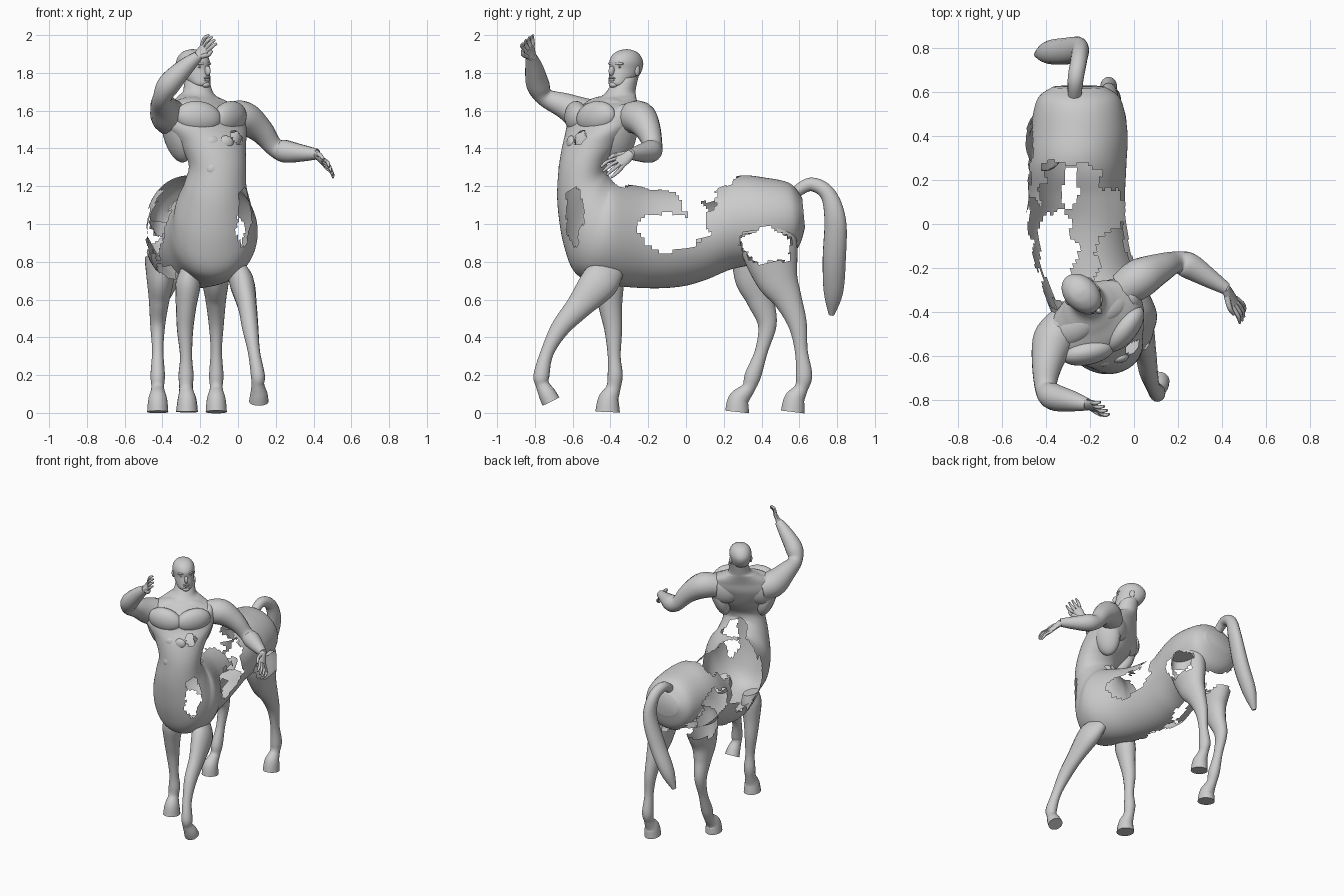
import bpy, bmesh, math
from mathutils import Vector, Matrix, Euler

cube = bpy.data.objects.get("Cube")
if cube:
    bpy.data.objects.remove(cube, do_unlink=True)

grey = bpy.data.materials.new("plain grey")
grey.use_nodes = True
grey.diffuse_color = (0.6, 0.6, 0.6, 1)
grey.node_tree.nodes["Principled BSDF"].inputs["Base Color"].default_value = grey.diffuse_color
parts = []


def finish(name, bm):
    """Turn a bmesh into a named object with the shared material."""
    bmesh.ops.recalc_face_normals(bm, faces=bm.faces)
    mesh = bpy.data.meshes.new(name)
    bm.to_mesh(mesh)
    bm.free()
    mesh.materials.append(grey)
    obj = bpy.data.objects.new(name, mesh)
    bpy.context.scene.collection.objects.link(obj)
    parts.append(obj)
    return obj


def spline(rows, steps):
    """Catmull-Rom interpolation of rows of numbers."""
    out = []
    last = len(rows) - 1
    for i in range(last):
        quad = list(zip(rows[max(i - 1, 0)], rows[i], rows[i + 1], rows[min(i + 2, last)]))
        for k in range(steps):
            t = k / steps
            out.append([b + t * ((c - a) + t * ((2 * a - 5 * b + 4 * c - d)
                        + t * (3 * b - a - 3 * c + d))) / 2 for a, b, c, d in quad])
    out.append(list(rows[-1]))
    return out


def skin(name, frames, sides, matrix=None):
    """Skin elliptical rings given as centre, half width and half depth."""
    bm = bmesh.new()
    rings = []
    for c, u, v in frames:
        angles = [math.tau * k / sides for k in range(sides)]
        rings.append([bm.verts.new(c + u * math.cos(a) + v * math.sin(a)) for a in angles])
    for lower, upper in zip(rings, rings[1:]):
        for k in range(sides):
            n = (k + 1) % sides
            bm.faces.new((lower[k], lower[n], upper[n], upper[k]))
    bm.faces.new(rings[0])
    bm.faces.new(rings[-1])
    if matrix:
        bm.transform(matrix)
    return finish(name, bm)


def tube(name, rows, ref=(1, 0, 0), sides=16, steps=5):
    """Limb along a path; each row is x, y, z, half width, half depth."""
    rows = spline([r if len(r) == 5 else (*r, r[3]) for r in rows], steps)
    points = [Vector(r[:3]) for r in rows]
    side = Vector(ref)
    frames = []
    for i, row in enumerate(rows):
        t = (points[min(i + 1, len(rows) - 1)] - points[max(i - 1, 0)]).normalized()
        side = (side - t * side.dot(t)).normalized()
        frames.append((points[i], side * row[3], t.cross(side) * row[4]))
    return skin(name, frames, sides)


def profile_loft(name, rows, sides=80, steps=10, matrix=None):
    """Rows: x, back y, back z, front y, front z, half width, twist in degrees."""
    frames = []
    for x, by, bz, fy, fz, w, twist in spline(rows, steps):
        turn = Matrix.Rotation(math.radians(twist), 3, "Z")
        centre = Vector((x, (by + fy) / 2, (bz + fz) / 2))
        half = Vector((0, (by - fy) / 2, (bz - fz) / 2))
        frames.append((centre, turn @ Vector((w, 0, 0)), turn @ half))
    return skin(name, frames, sides, matrix)


def blob(name, matrix, loc, size, lean=0, yaw=0):
    bm = bmesh.new()
    bmesh.ops.create_uvsphere(bm, u_segments=24, v_segments=14, radius=1)
    turn = Euler((0, math.radians(lean), math.radians(yaw))).to_matrix().to_4x4()
    bm.transform(matrix @ Matrix.Translation(loc) @ turn @ Matrix.Diagonal((*size, 1)))
    return finish(name, bm)


def pair(name, matrix, loc, size, lean=0, yaw=0):
    for word, s in (("left", 1), ("right", -1)):
        blob(f"{word}_{name}", matrix, (s * loc[0], loc[1], loc[2]), size, s * lean, s * yaw)


def rip(obj, holes):
    """Tear ragged openings by removing faces inside wobbly ellipsoids."""
    bm = bmesh.new()
    bm.from_mesh(obj.data)
    gone = []
    for f in bm.faces:
        p = f.calc_center_median()
        wobble = 1 + 0.2 * math.sin(41 * p.y + 29 * p.z) + 0.15 * math.sin(67 * p.z - 53 * p.x)
        if any(sum(((p[i] - c[i]) / r[i]) ** 2 for i in range(3)) < wobble for c, r in holes):
            gone.append(f)
    bmesh.ops.delete(bm, geom=gone, context="FACES")
    bm.to_mesh(obj.data)
    bm.free()


# Continuous body: rump, barrel, chest, waist, torso and neck
body = profile_loft("body", [
    (-.25, .615, 1.14, .63, .98, .12, 0),
    (-.25, .55, 1.215, .58, .86, .19, 0),
    (-.25, .42, 1.245, .42, .80, .22, 0),
    (-.26, .28, 1.255, .24, .76, .225, 0),
    (-.26, .12, 1.20, .12, .71, .22, 0),
    (-.26, -.02, 1.19, -.02, .67, .235, 0),
    (-.22, -.20, 1.195, -.20, .66, .235, 0),
    (-.14, -.36, 1.22, -.42, .68, .24, 0),
    (-.13, -.39, 1.24, -.575, .73, .22, 0),
    (-.13, -.41, 1.27, -.645, .88, .20, 0),
    (-.12, -.42, 1.30, -.68, 1.10, .165, 3),
    (-.11, -.40, 1.35, -.675, 1.28, .152, 8),
    (-.14, -.34, 1.42, -.65, 1.42, .185, 18),
    (-.175, -.295, 1.54, -.61, 1.51, .235, 30),
    (-.18, -.28, 1.62, -.57, 1.60, .215, 33),
    (-.20, -.27, 1.68, -.49, 1.65, .125, 36),
    (-.21, -.265, 1.71, -.43, 1.69, .078, 40),
    (-.22, -.25, 1.79, -.38, 1.77, .066, 45)])

hip_hole = ((-.25, .43, .89), (9, .14, .10))
right_hip_hole = ((-.47, .33, 1.00), (.14, .15, .12))
rip(body, [
    hip_hole, right_hip_hole,
    ((-.25, -.08, .96), (9, .19, .10)),       # through both flanks
    ((-.29, .05, 1.20), (.17, .25, .18)),     # open back
    ((-.34, -.20, 1.15), (.17, .18, .20)),
    ((-.10, .06, 1.12), (.20, .09, .11)),
    ((-.46, -.13, 1.01), (.15, .27, .19)),    # right flank
    ((-.35, -.14, .72), (.11, .22, .09)),     # belly
    ((-.29, .16, .72), (.04, .12, .08)),
    ((.02, -.58, 1.05), (.06, .06, .15)),     # front of chest
    ((-.16, -.37, 1.17), (.09, .09, .13)),    # small of the back
    ((-.01, -.56, 1.45), (.035, .04, .04)),   # ribs
    ((-.08, -.29, 1.53), (.05, .05, .06))])   # upper back

# Front legs, each ending in a flared hoof
tube("front_right_leg", [
    (-.26, -.41, .76, .045, .07), (-.265, -.41, .68, .066, .08),
    (-.275, -.40, .56, .054, .062), (-.28, -.385, .44, .043, .047),
    (-.275, -.38, .30, .032, .034), (-.275, -.375, .20, .04, .04),
    (-.275, -.385, .13, .036, .038), (-.27, -.41, .07, .05, .055),
    (-.27, -.415, .005, .058, .065)])
tube("front_left_leg", [
    (-.02, -.40, .77, .045, .08), (.02, -.46, .69, .065, .10),
    (.05, -.57, .56, .05, .068), (.065, -.665, .45, .043, .05),
    (.085, -.735, .32, .032, .035), (.105, -.765, .20, .037, .042),
    (.105, -.76, .15, .034, .036), (.11, -.735, .10, .046, .046),
    (.11, -.715, .06, .052, .05)])

# Hind legs share the bone thicknesses but take different strides
hind_size = [(.08, .13), (.095, .15), (.075, .115), (.055, .075), (.04, .05),
             (.03, .034), (.038, .043), (.034, .036), (.05, .055), (.056, .063)]
hind_z = [1.02, .88, .72, .60, .47, .33, .20, .13, .07, .005]
strides = {"hind_left_leg": (-.125, [.42, .44, .48, .54, .59, .61, .625, .61, .575, .565]),
           "hind_right_leg": (-.395, [.40, .39, .37, .395, .43, .40, .355, .33, .28, .27])}
for name, (x, ys) in strides.items():
    drift = -.03 if x < -.2 else .01
    rows = [(x + drift * min(i, 4) / 4, y, z, *size)
            for i, (y, z, size) in enumerate(zip(ys, hind_z, hind_size))]
    rip(tube(name, rows, sides=32, steps=10), [hip_hole, right_hip_hole])

# Tail arches up and then hangs behind to the right
tube("tail", [
    (-.27, .57, 1.16, .03), (-.265, .66, 1.21, .036), (-.25, .75, 1.16, .038, .042),
    (-.25, .79, 1.02, .042, .058), (-.31, .785, .82, .05, .062),
    (-.39, .78, .64, .045, .052), (-.44, .77, .52, .015)])

# Arms
tube("right_arm", [
    (-.31, -.45, 1.55, .085), (-.365, -.53, 1.57, .096), (-.395, -.64, 1.625, .07),
    (-.40, -.745, 1.67, .05), (-.365, -.785, 1.74, .061), (-.28, -.805, 1.83, .047),
    (-.21, -.82, 1.89, .028)], ref=(0, 0, 1))
tube("left_arm", [
    (-.05, -.30, 1.56, .08), (.03, -.245, 1.56, .09), (.12, -.20, 1.495, .068),
    (.19, -.175, 1.41, .05), (.25, -.19, 1.385, .06), (.34, -.245, 1.375, .045),
    (.42, -.295, 1.37, .028)], ref=(0, 0, 1))


def hand(name, wrist, tip, across):
    """Flat palm, four fingers and a thumb."""
    wrist, tip, across = Vector(wrist), Vector(tip), Vector(across)
    reach = tip - wrist
    across = (across - reach * across.dot(reach) / reach.length_squared).normalized()
    curl = across.cross(reach).normalized()
    mid = wrist + reach * .5
    tube(f"{name}_palm", [(*wrist, .026, .023), (*(wrist + reach * .25), .035, .016),
                          (*mid, .036, .013)], ref=across, sides=12)
    for k in range(4):
        spread = across * (k - 1.5)
        base = mid + spread * .019 - reach * .05
        knuckle = base + reach * .3 + spread * .008 + curl * .008
        end = knuckle + reach * (.27 - .05 * abs(k - 1.5)) - curl * .012
        tube(f"{name}_finger_{k + 1}", [(*base, .011), (*knuckle, .01), (*end, .006)],
             ref=across, sides=8)
    root = wrist + reach * .15 + across * .022
    bend = root + reach * .25 + across * .028
    tube(f"{name}_thumb", [(*root, .014), (*bend, .012), (*(bend + reach * .22), .007)],
         ref=curl, sides=8)


hand("right_hand", (-.215, -.82, 1.885), (-.13, -.84, 1.985), (.5, -.6, -.4))
hand("left_hand", (.415, -.292, 1.37), (.50, -.43, 1.27), (-.3, -.3, .6))

# Torso muscles, in a frame turned with the shoulders
torso = Matrix.Translation((-.175, -.45, 1.53)) @ Matrix.Rotation(math.radians(32), 4, "Z")
pair("pectoral", torso, (.098, -.092, .035), (.125, .06, .085), lean=-8, yaw=20)
pair("side_muscle", torso, (.165, .02, -.05), (.062, .095, .16), lean=16)
pair("shoulder_blade", torso, (.13, .085, .015), (.11, .055, .105), lean=15, yaw=-12)
pair("neck_muscle", torso, (.09, .04, .085), (.125, .08, .055), lean=14)
waist = Matrix.Translation((-.095, -.635, 1.36)) @ Matrix.Rotation(math.radians(14), 4, "Z")
for i, z in enumerate((-.07, 0, .07)):
    pair(f"belly_muscle_{i + 1}", waist, (.036, .006 + .19 * z, z), (.042, .024, .038))

# Head, in a frame turned toward the left front
head = (Matrix.Translation((-.24, -.315, 1.815)) @ Matrix.Rotation(math.radians(45), 4, "Z")
        @ Matrix.Rotation(math.radians(-4), 4, "X"))
head_profile = [(-.098, -.04, -.09, .022), (-.08, -.01, -.108, .048), (-.04, .06, -.108, .064),
                (0, .09, -.103, .071), (.04, .098, -.106, .076), (.075, .082, -.088, .067),
                (.1, .05, -.05, .044), (.11, .01, -.01, .012)]
profile_loft("head", [(0, back, z, front, z, w, 0) for z, back, front, w in head_profile],
             sides=32, steps=5, matrix=head)
blob("nose", head, (0, -.11, -.012), (.013, .02, .026))
blob("upper_lip", head, (0, -.106, -.05), (.024, .009, .006))
blob("lower_lip", head, (0, -.105, -.061), (.02, .009, .007))
blob("chin", head, (0, -.094, -.085), (.026, .02, .016))
pair("brow", head, (.028, -.088, .028), (.028, .014, .009), yaw=20)
pair("eye", head, (.03, -.087, .01), (.013, .008, .006))
pair("ear", head, (.07, .012, -.002), (.011, .018, .028))

# Smooth shading with crisp hoof rims
bpy.ops.object.select_all(action="DESELECT")
for obj in parts:
    obj.select_set(True)
bpy.context.view_layer.objects.active = body
bpy.ops.object.shade_smooth_by_angle(angle=math.radians(45))
